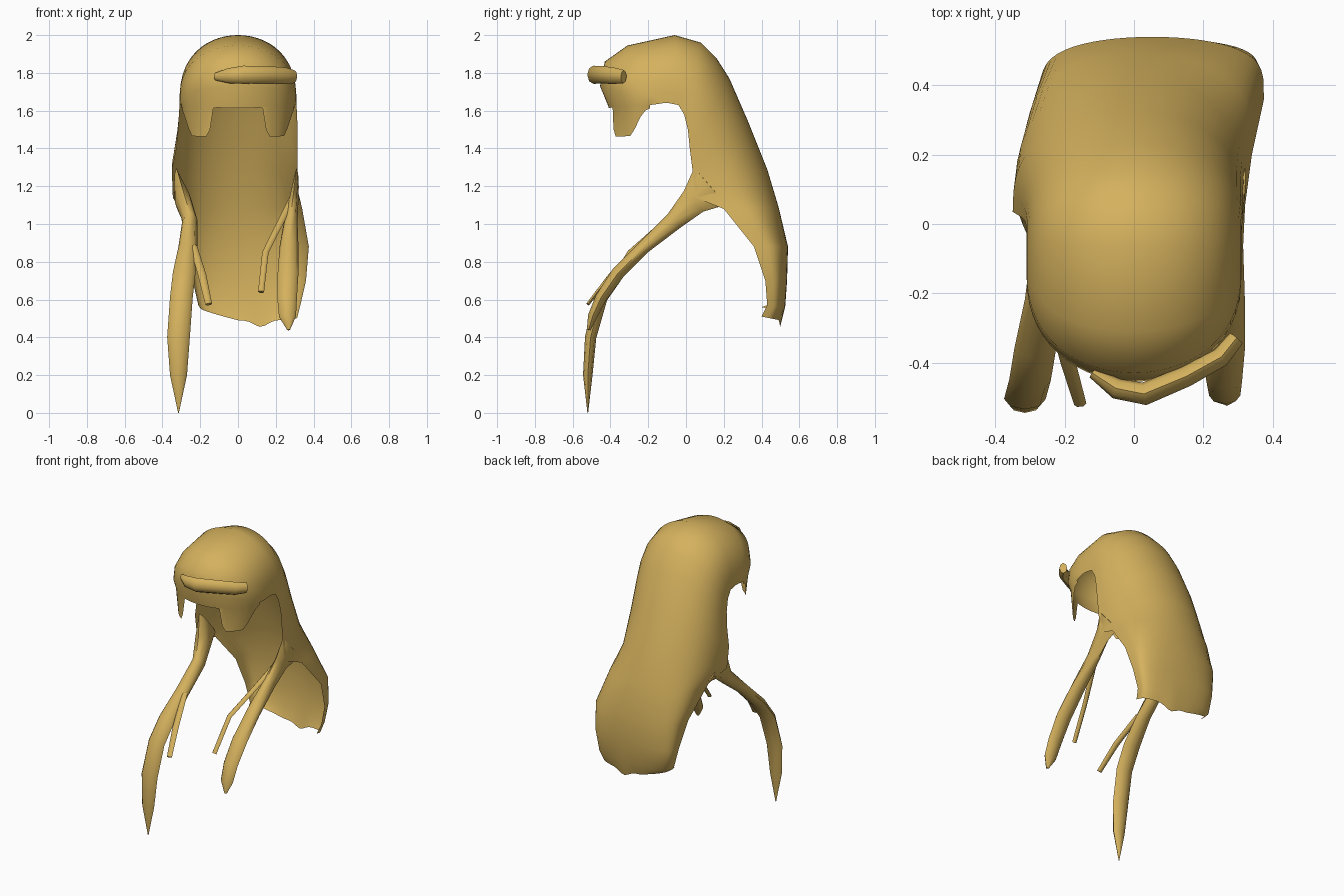
import bpy, bmesh, math
from mathutils import Vector

gold = bpy.data.materials.new("golden tan")
gold.diffuse_color = (0.66, 0.44, 0.11, 1)


def loft(name, rows, closed=False):
    """Skin a list of point rows; closed rows become capped tubes."""
    bm = bmesh.new()
    vs = [[bm.verts.new(p) for p in r] for r in rows]
    n = len(rows[0])
    for a, b in zip(vs, vs[1:]):
        for j in range(n if closed else n - 1):
            k = (j + 1) % n
            bm.faces.new((a[j], a[k], b[k], b[j]))
    if closed:
        bm.faces.new(vs[0])
        bm.faces.new(vs[-1][::-1])
        bmesh.ops.recalc_face_normals(bm, faces=bm.faces)
    me = bpy.data.meshes.new(name)
    bm.to_mesh(me)
    bm.free()
    me.materials.append(gold)
    ob = bpy.data.objects.new(name, me)
    bpy.context.collection.objects.link(ob)
    bpy.context.view_layer.objects.active = ob
    ob.select_set(True)
    bpy.ops.object.shade_smooth_by_angle(angle=math.radians(50))
    ob.select_set(False)


def lock(name, path, wide=(1, 0, 0), sides=8):
    """Tapered tube; path items are x, y, z, half width, half thickness."""
    pts = [Vector(p[:3]) for p in path]
    w = Vector(wide)
    rows = []
    for i, p in enumerate(path):
        tan = (pts[min(i + 1, len(pts) - 1)] - pts[max(i - 1, 0)]).normalized()
        t = tan.cross(w).normalized()
        u = t.cross(tan)
        rows.append([pts[i] + u * p[3] * math.cos(a) + t * p[4] * math.sin(a)
                     for a in (2 * math.pi * k / sides for k in range(sides))])
    loft(name, rows, True)


# Hood and back sheet: arches given by crown y, z; left x, right x, edge y, z; roundness
SEG = 28
arches = [
    (-.41, 1.62, -.30, .30, -.19, 1.63, 1.0),
    (-.455, 1.73, -.31, .31, -.15, 1.635, .9),
    (-.43, 1.86, -.31, .31, -.12, 1.64, .8),
    (-.31, 1.945, -.31, .31, -.09, 1.64, .75),
    (-.06, 2.0, -.31, .31, -.04, 1.63, .75),
    (.08, 1.96, -.31, .31, -.01, 1.58, .75),
    (.16, 1.88, -.315, .315, .01, 1.50, .75),
    (.23, 1.77, -.325, .315, .02, 1.40, .75),
    (.33, 1.54, -.35, .315, .035, 1.28, .75),
    (.43, 1.29, -.345, .32, .05, 1.14, .7),
    (.49, 1.09, -.31, .34, .20, 1.08, .6),
    (.54, .88, -.27, .375, .36, .88, .5),
    (.535, .70, -.24, .36, .42, .70, .5),
    (.525, .56, -.21, .33, .43, .57, .5),
    (.50, .50, -.20, .315, .40, .52, .5),
]


def arch(cy, cz, xl, xr, ey, ez, q):
    row = []
    for j in range(SEG + 1):
        a = math.pi * (j / SEG - .5)
        c = max(math.cos(a), 0) ** q
        row.append(Vector(((xl + xr) / 2 + (xr - xl) / 2 * math.sin(a),
                           ey + (cy - ey) * c, ez + (cz - ez) * c)))
    return row


rows = [arch(*a) for a in arches]
# ragged hem
for p in rows[-1]:
    p.z += -.035 * math.exp(-((p.x - .12) / .05) ** 2) + .05 * max(0, -p.x) / .2 - .01
# hanging bangs at both temples, cut from an extra row under the fringe
bang = []
for p in rows[0]:
    d = max(0, min(1, (abs(p.x) - .13) / .04, (.302 - abs(p.x)) / .025))
    bang.append(Vector((p.x * (1 - .1 * d), p.y - .01 * d, p.z - .155 * d - .005)))
loft("hood_and_back_sheet", [bang] + rows)

# Rolled lock across the brow
lock("brow_lock", [(-.12, -.43, 1.78, .02, .015), (-.05, -.475, 1.785, .04, .03),
                   (.03, -.49, 1.79, .048, .033), (.15, -.44, 1.79, .046, .03),
                   (.25, -.385, 1.785, .044, .028), (.295, -.33, 1.78, .035, .024)],
     wide=(0, 0, 1))

# Long front locks
lock("left_front_lock", [(-.325, .13, 1.20, .015, .13), (-.29, .04, 1.12, .045, .075),
                         (-.255, -.06, 1.02, .04, .05), (-.265, -.22, .88, .05, .035),
                         (-.285, -.36, .74, .06, .035), (-.30, -.45, .61, .06, .035),
                         (-.315, -.505, .40, .06, .03), (-.315, -.52, .20, .045, .025),
                         (-.315, -.52, 0, .002, .002)])
lock("right_front_lock", [(.31, .13, 1.20, .012, .13), (.295, .04, 1.12, .025, .075),
                          (.28, -.06, 1.02, .035, .05), (.27, -.22, .88, .05, .035),
                          (.265, -.36, .74, .055, .035), (.26, -.45, .61, .052, .03),
                          (.262, -.495, .51, .045, .025), (.268, -.515, .44, .008, .01)])

# Thin side wisps
lock("left_wisp", [(-.235, -.24, .88, .02, .015), (-.19, -.40, .73, .022, .012),
                   (-.155, -.52, .575, .018, .01)], sides=6)
lock("right_wisp", [(.29, .01, 1.14, .018, .012), (.225, -.12, 1.01, .018, .012),
                    (.145, -.30, .85, .017, .012), (.122, -.43, .64, .016, .01)], sides=6)
